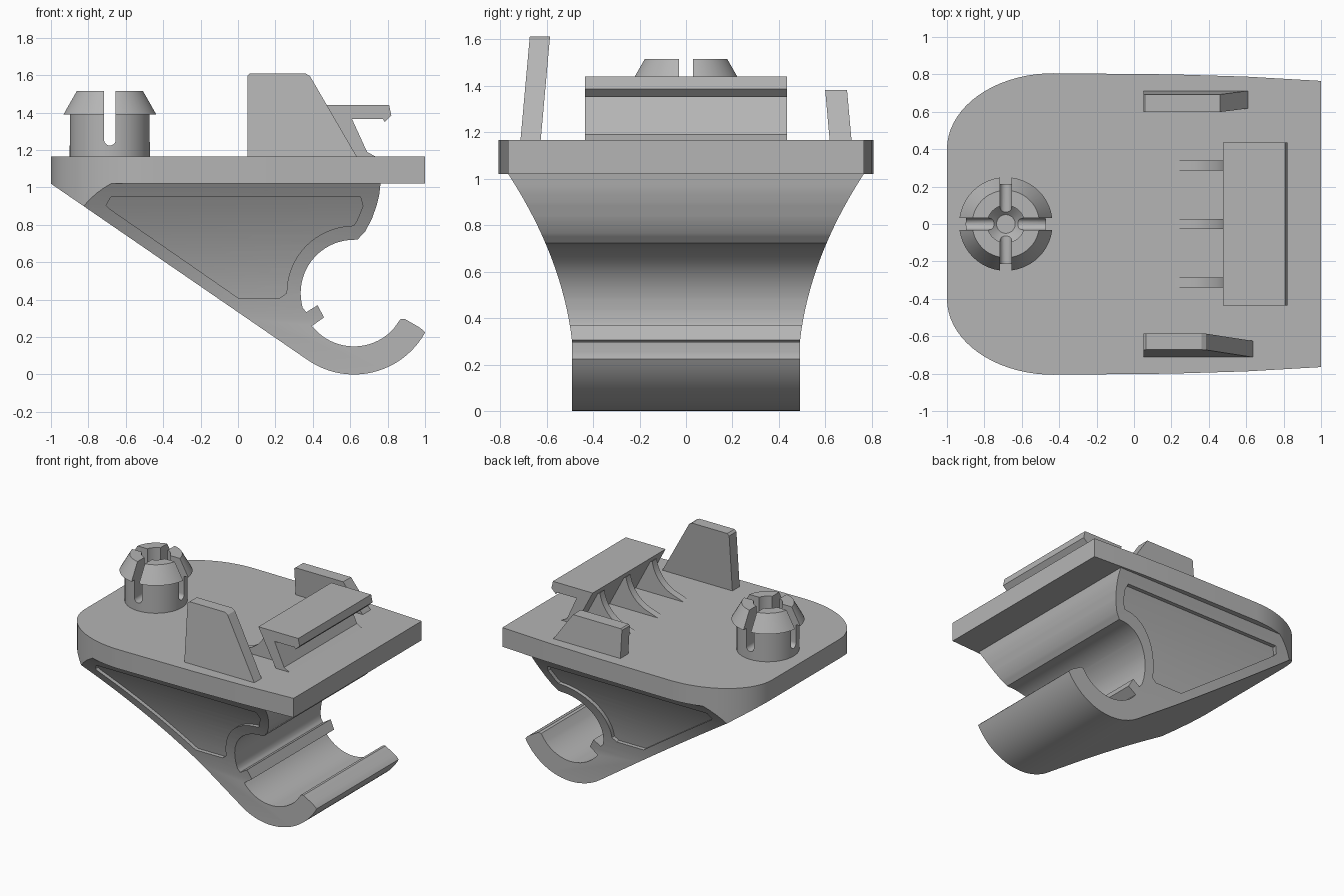
import bpy, bmesh
from math import cos, sin, radians, pi

cube = bpy.data.objects.get("Cube")
if cube:
    bpy.data.objects.remove(cube, do_unlink=True)

grey = bpy.data.materials.new("plain grey")
grey.use_nodes = True
grey.diffuse_color = (0.46, 0.46, 0.46, 1)
grey.node_tree.nodes["Principled BSDF"].inputs["Base Color"].default_value = grey.diffuse_color


def make(name, bm):
    bmesh.ops.recalc_face_normals(bm, faces=bm.faces)
    mesh = bpy.data.meshes.new(name)
    bm.to_mesh(mesh)
    bm.free()
    mesh.materials.append(grey)
    ob = bpy.data.objects.new(name, mesh)
    bpy.context.collection.objects.link(ob)
    return ob


def prism(name, pts, axis, a, b):
    """Extrude a closed 2D outline along one axis from a to b."""
    place = {"x": lambda p, t: (t, p[0], p[1]),
             "y": lambda p, t: (p[0], t, p[1]),
             "z": lambda p, t: (p[0], p[1], t)}[axis]
    bm = bmesh.new()
    lo = [bm.verts.new(place(p, a)) for p in pts]
    hi = [bm.verts.new(place(p, b)) for p in pts]
    bm.faces.new(lo)
    bm.faces.new(hi)
    for i in range(len(pts)):
        j = (i + 1) % len(pts)
        bm.faces.new((lo[i], lo[j], hi[j], hi[i]))
    return make(name, bm)


def boolean(ob, cutter, mode):
    mod = ob.modifiers.new("cut", "BOOLEAN")
    mod.object, mod.operation, mod.solver = cutter, mode, "EXACT"
    deps = bpy.context.evaluated_depsgraph_get()
    mesh = bpy.data.meshes.new_from_object(ob.evaluated_get(deps))
    ob.modifiers.clear()
    ob.data = mesh
    bpy.data.objects.remove(cutter, do_unlink=True)


def arc(cx, cy, rx, ry, start, end, n):
    return [(cx + rx * cos(radians(start + (end - start) * i / n)),
             cy + ry * sin(radians(start + (end - start) * i / n))) for i in range(n + 1)]


def smooth(ob):
    ob.data.shade_smooth()
    ob.data.set_sharp_from_angle(angle=radians(28))


def mirror_outline(half):
    return half + [(-u, v) for u, v in reversed(half)]


# Base plate, rounded at one end
side = [(1, 0.765), (0.6, 0.788), (0.2, 0.8)] + arc(-0.43, 0.4, 0.57, 0.406, 90, 180, 18)
outline = side + [(x, -y) for x, y in reversed(side)]
plate = prism("base_plate", outline, "z", 1.02, 1.165)
smooth(plate)

# Wedge body with open hook: side profile, trimmed by flared width and plate outline
CX, CZ = 0.62, 0.435
profile = [(-1, 1.02)]
profile += arc(CX, CZ, 0.435, 0.435, 236, 331, 24)
profile += [(0.985, 0.24), (0.965, 0.255), (0.89, 0.298), (0.868, 0.295)]
profile += arc(CX, CZ, 0.285, 0.285, 318, 218, 20)
profile += [(0.46, 0.305), (0.425, 0.37), (0.365, 0.333)]
profile += arc(CX, CZ, 0.285, 0.285, 196, 90, 20)
profile += [(0.64, 0.722), (0.68, 0.765), (0.715, 0.83), (0.74, 0.9), (0.755, 0.96), (0.762, 1.02)]
body = prism("hook_body", profile, "y", -0.9, 0.9)


def flare(inset):
    top, low, z0, z1 = 0.765, 0.49, 0.3, 1.02
    half = [(low - inset, -0.1)]
    for i in range(17):
        t = i / 16
        half.append((low + (top - low) * (0.3 * t + 0.7 * t * t) - inset, z0 + (z1 - z0) * t))
    half.append((top - inset, 1.2))
    return prism("flare_cutter", mirror_outline(half), "x", -1.2, 1.2)


boolean(body, flare(0), "INTERSECT")
boolean(body, prism("outline_cutter", outline, "z", -0.2, 1.2), "INTERSECT")

# Shallow recessed panels on both sides
panel = [(-0.68, 0.948), (0.655, 0.948), (0.668, 0.9), (0.635, 0.82), (0.62, 0.797)]
panel += arc(CX, CZ, 0.36, 0.36, 92, 180, 16)
panel += [(0.225, 0.41), (0, 0.41), (-0.69, 0.888), (-0.705, 0.905)]
pocket = prism("panel_cutter", panel, "y", -1, 1)
boolean(pocket, flare(0.03), "DIFFERENCE")
boolean(body, pocket, "DIFFERENCE")
smooth(body)

# Split snap post: turned shape with crossed slots
turned = [(0, 1.165), (0.215, 1.165), (0.215, 1.39), (0.25, 1.39), (0.18, 1.515),
          (0.1, 1.515), (0.1, 1.26), (0.05, 1.21), (0, 1.21)]
bm = bmesh.new()
vs = [bm.verts.new((r, 0, z)) for r, z in turned]
es = [bm.edges.new(pair) for pair in zip(vs, vs[1:])]
bmesh.ops.spin(bm, geom=vs + es, cent=(0, 0, 0), axis=(0, 0, 1), angle=2 * pi, steps=48)
bmesh.ops.remove_doubles(bm, verts=bm.verts, dist=0.0005)
bmesh.ops.translate(bm, verts=bm.verts, vec=(-0.685, 0, 0))
post = make("snap_post", bm)
slot = arc(0, 1.255, 0.031, 0.031, 180, 360, 10) + [(0.031, 1.7), (-0.031, 1.7)]
boolean(post, prism("slot_cutter", [(u - 0.685, v) for u, v in slot], "y", -0.4, 0.4), "DIFFERENCE")
boolean(post, prism("slot_cutter", slot, "x", -1.1, -0.3), "DIFFERENCE")
smooth(post)


# Leaning guide fins
def fin(name, pts, a, b, lean):
    ob = prism(name, pts, "y", a, b)
    for v in ob.data.vertices:
        v.co.y += (v.co.z - 1.165) * lean


fin("tall_fin", [(0.05, 1.165), (0.05, 1.595), (0.065, 1.61), (0.36, 1.61), (0.385, 1.595),
                 (0.635, 1.165)], -0.712, -0.625, 0.09)
fin("short_fin", [(0.05, 1.165), (0.05, 1.37), (0.06, 1.38), (0.46, 1.38), (0.61, 1.165)],
    0.618, 0.712, -0.09)

# Latch with overhanging lip
latch = [(0.475, 1.44), (0.808, 1.44), (0.82, 1.385), (0.785, 1.35), (0.775, 1.365),
         (0.61, 1.365), (0.69, 1.19), (0.735, 1.165), (0.62, 1.165)]
prism("latch", latch, "y", -0.435, 0.435)

# Curved ribs bracing the latch
rib = [(0.22, 1.165)] + arc(0.22, 1.44, 0.265, 0.26, 285, 352, 10) + [(0.52, 1.38), (0.635, 1.165)]
for i, y in enumerate((-0.312, 0, 0.312)):
    smooth(prism(f"latch_rib_{i + 1}", rib, "y", y - 0.027, y + 0.027))
